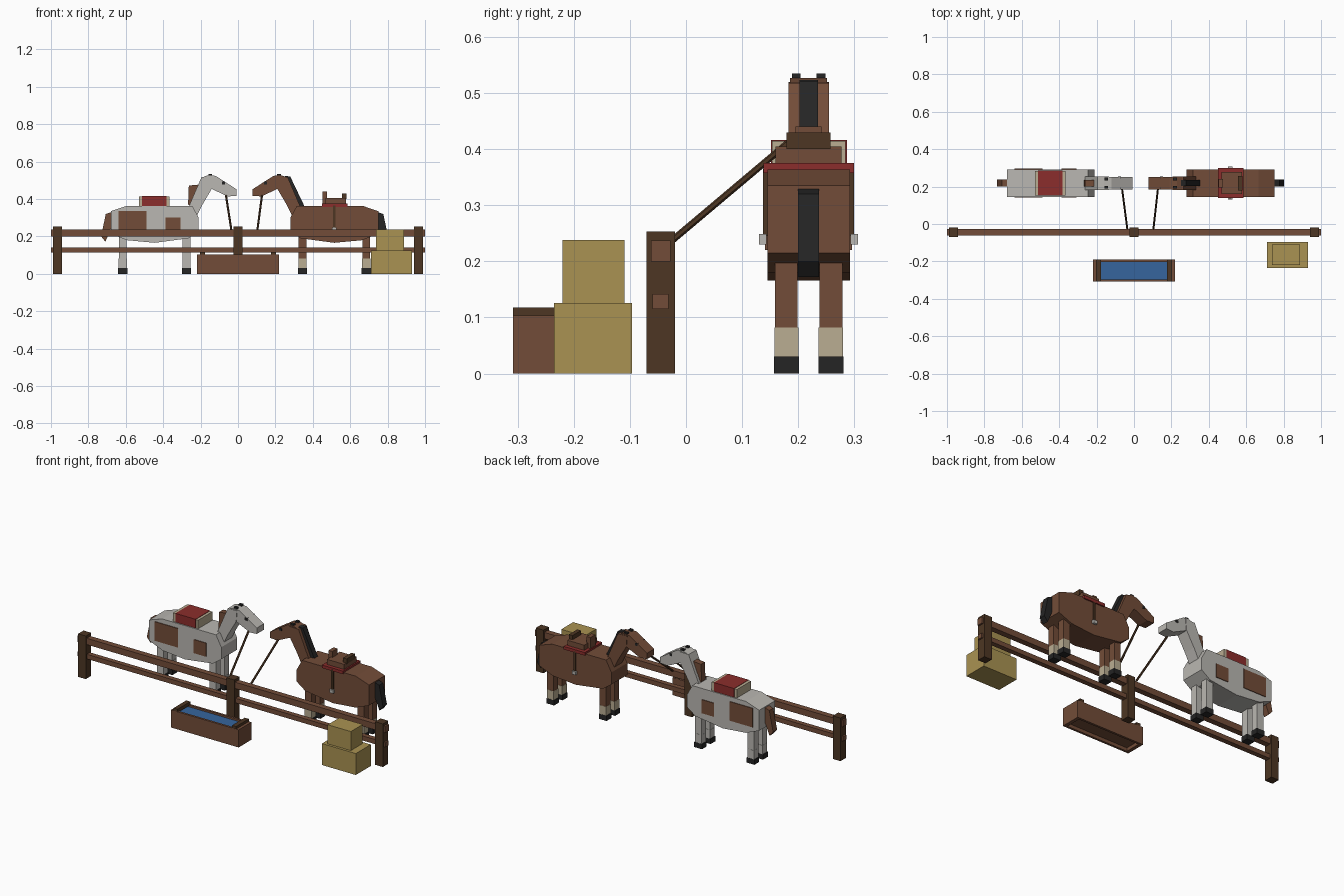
import bpy
import bmesh
from mathutils import Vector

cube = bpy.data.objects.get("Cube")
if cube:
    bpy.data.objects.remove(cube, do_unlink=True)


def material(name, *rgb):
    m = bpy.data.materials.new(name)
    m.use_nodes = True
    m.diffuse_color = (*rgb, 1)
    m.node_tree.nodes["Principled BSDF"].inputs["Base Color"].default_value = (*rgb, 1)
    return m


BROWN = material("chestnut_brown", .17, .073, .04)
DARK = material("dark_wood", .075, .037, .017)
HAY = material("straw", .4, .29, .085)
CREAM = material("cream", .49, .42, .29)
WHITE = material("pale_grey", .49, .475, .445)
BLACK = material("black", .018, .018, .018)
RED = material("red_cloth", .26, .027, .025)
BLUE = material("water_blue", .037, .13, .34)


def finish(name, bm, mat):
    bmesh.ops.recalc_face_normals(bm, faces=bm.faces)
    mesh = bpy.data.meshes.new(name)
    bm.to_mesh(mesh)
    bm.free()
    mesh.materials.append(mat)
    obj = bpy.data.objects.new(name, mesh)
    bpy.context.collection.objects.link(obj)
    return obj


def box(name, mat, x, y, z):
    """Box from (min, max) pairs."""
    bm = bmesh.new()
    bmesh.ops.create_cube(bm, size=1)
    for v in bm.verts:
        v.co = [p[0] + (p[1] - p[0]) * (c + .5) for p, c in zip((x, y, z), v.co)]
    return finish(name, bm, mat)


def around(c, size):
    return (c - size / 2, c + size / 2)


def rope(name, a, b, radius):
    a, b = Vector(a), Vector(b)
    bm = bmesh.new()
    bmesh.ops.create_cone(bm, cap_ends=True, segments=6, radius1=radius,
                          radius2=radius, depth=(b - a).length)
    turn = (b - a).to_track_quat('Z', 'Y')
    for v in bm.verts:
        v.co = turn @ v.co + (a + b) / 2
    return finish(name, bm, DARK)


YC = .2185  # centre line of both horses


class Horse:
    """Parts are given along the horse: u forward, z up, s sideways."""

    def __init__(self, prefix, origin, facing):
        self.prefix, self.origin, self.facing = prefix, origin, facing

    def x(self, u):
        return self.origin + self.facing * u

    def prism(self, name, mat, profile, width):
        bm = bmesh.new()
        verts = [bm.verts.new((self.x(u), YC - width / 2, z)) for u, z in profile]
        face = bm.faces.new(verts)
        new = bmesh.ops.extrude_face_region(bm, geom=[face])["geom"]
        for v in new:
            if isinstance(v, bmesh.types.BMVert):
                v.co.y += width
        return finish(self.prefix + name, bm, mat)

    def block(self, name, mat, u, s, z):
        return box(self.prefix + name, mat, sorted((self.x(u[0]), self.x(u[1]))),
                   (YC + s[0], YC + s[1]), z)

    def pair(self, name, mat, u, s, z):
        """Same block on both sides."""
        for side, sign in (("left", 1), ("right", -1)):
            lo, hi = sorted((s[0] * sign, s[1] * sign))
            self.block(f"{name}_{side}", mat, u, (lo, hi), z)

    def build(self, coat, sock, tail):
        self.prism("body", coat, [(.235, .23), (.235, .3), (.2, .364), (-.15, .364),
                                  (-.235, .335), (-.235, .215), (-.15, .18),
                                  (0, .166), (.18, .19)], .147)
        self.prism("neck", coat, [(.25, .518), (.18, .355), (.225, .31),
                                  (.255, .37), (.305, .455), (.31, .52)], .072)
        self.prism("head", coat, [(.25, .515), (.285, .527), (.325, .524), (.4375, .452),
                                  (.4375, .417), (.39, .414), (.3, .456), (.256, .49)], .066)
        self.prism("tail", tail, [(-.21, .337), (-.262, .32), (-.287, .2),
                                  (-.264, .172), (-.235, .24)], .037)
        for end, u in (("front", .17), ("hind", -.171)):
            self.pair(end + "_leg", coat, around(u, .042), (.0195, .06), (.08, .22))
            self.pair(end + "_sock", sock, around(u, .044), (.018, .061), (.03, .082))
            self.pair(end + "_hoof", BLACK, around(u, .05), (.0175, .062), (0, .03))
        self.pair("ear", BLACK, around(.296, .02), (.014, .03), (.515, .535))
        self.pair("eye", BLACK, around(.368, .016), (.024, .035), (.478, .493))


# Chestnut horse with saddle
bay = Horse("chestnut_", .515, -1)
bay.build(BROWN, CREAM, BLACK)
bay.prism("mane", BLACK, [(.265, .523), (.236, .521), (.16, .362), (.19, .362)], .033)
bay.block("saddle_blanket", RED, (-.07, .067), (-.08, .081), (.357, .375))
bay.block("saddle_seat", BROWN, (-.062, .048), (-.059, .059), (.37, .405))
bay.block("saddle_cantle", DARK, (-.066, -.042), (-.039, .039), (.4, .43))
bay.block("saddle_pommel", BROWN, (.038, .063), (-.023, .023), (.37, .44))
bay.pair("stirrup_strap", DARK, around(0, .012), (.07, .081), (.245, .365))
bay.pair("stirrup", WHITE, around(0, .025), (.075, .088), (.23, .249))

# Pale horse with patches and pack
pale = Horse("pale_", -.445, 1)
pale.build(WHITE, WHITE, BROWN)
pale.prism("mane", BROWN, [(.235, .477), (.182, .472), (.178, .37), (.21, .36)], .036)
pale.pair("rump_patch", BROWN, (-.195, -.045), (.07, .0775), (.225, .337))
pale.pair("shoulder_patch", BROWN, (.057, .138), (.07, .0775), (.22, .3))
pale.block("pack", CREAM, (-.085, .079), (-.065, .066), (.355, .414))
pale.block("pack_cloth", RED, (-.068, .063), (-.067, .068), (.353, .416))

# Lead ropes tied to the middle post
rope("lead_rope_pale", (-.064, .19, .418), (-.036, -.025, .237), .006)
rope("lead_rope_chestnut", (.128, .19, .418), (.104, -.025, .237), .006)

# Fence
for side, x in (("right", -.965), ("middle", 0), ("left", .965)):
    box("fence_post_" + side, DARK, around(x, .05), (-.07, -.02), (0, .253))
box("fence_rail_upper", BROWN, (-1, 1), (-.062, -.028), (.2, .237))
box("fence_rail_lower", BROWN, (-1, 1), (-.06, -.031), (.115, .142))

# Water trough
for side, y in (("front", -.302), ("back", -.196)):
    box("trough_wall_" + side, BROWN, (-.22, .22), around(y, .013), (0, .103))
for side, x in (("right", -1), ("left", 1)):
    box("trough_end_" + side, BROWN, around(x * .21, .02), (-.308, -.19), (0, .103))
    box("trough_trim_" + side, DARK, around(x * .19, .026), (-.308, -.19), (.098, .118))
box("trough_floor", BROWN, (-.21, .21), (-.3, -.198), (.02, .04))
box("trough_water", BLUE, (-.2, .2), (-.296, -.202), (.083, .092))

# Hay bales
box("hay_bale_lower", HAY, (.71, .93), (-.235, -.096), (0, .126))
box("hay_bale_upper", HAY, (.737, .887), (-.22, -.11), (.126, .238))
